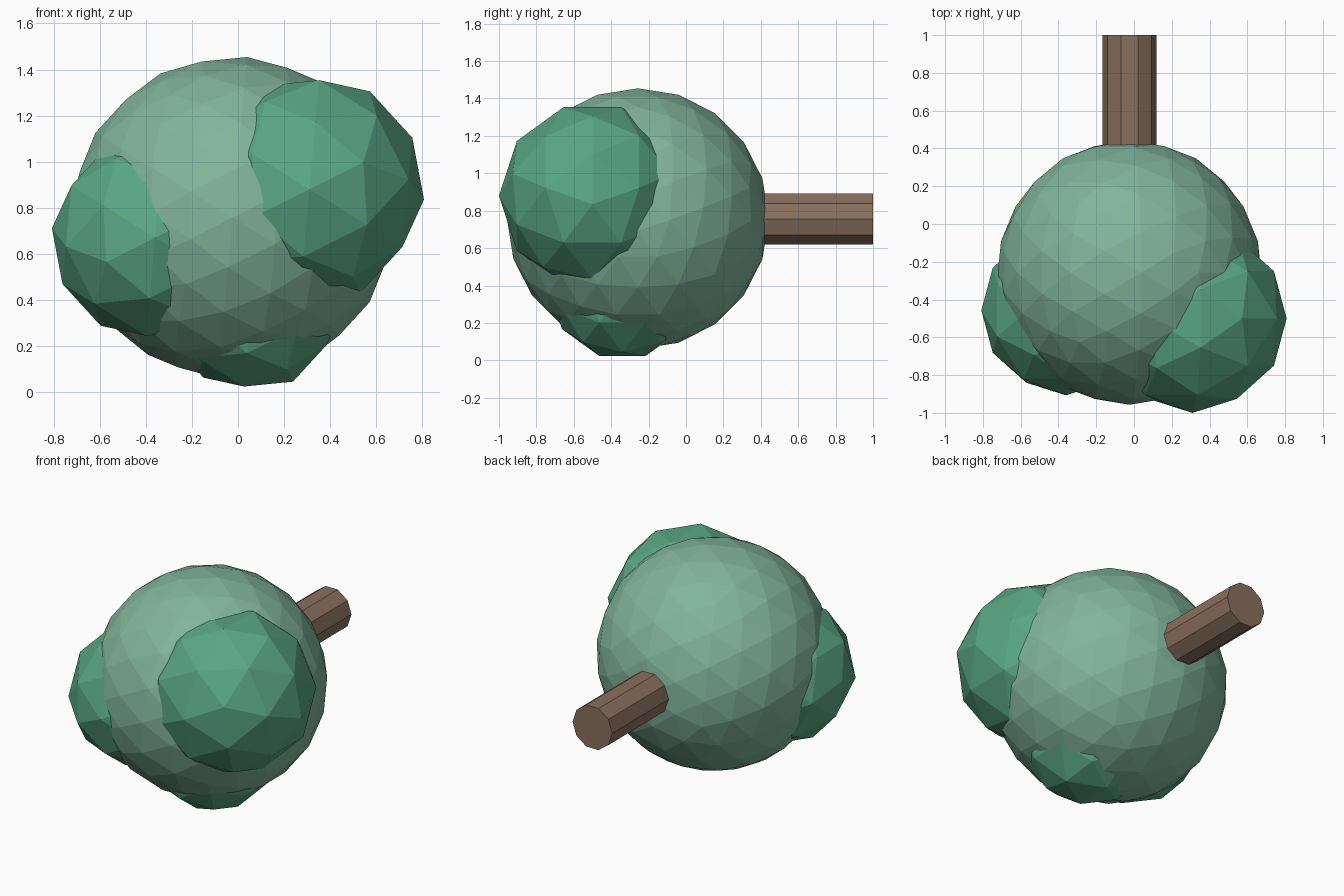
import bpy, bmesh, math
from mathutils import Matrix

if "Cube" in bpy.data.objects:
    bpy.data.objects.remove(bpy.data.objects["Cube"])


def material(name, color):
    mat = bpy.data.materials.new(name)
    mat.diffuse_color = (*color, 1)
    mat.use_nodes = True
    mat.node_tree.nodes["Principled BSDF"].inputs["Base Color"].default_value = mat.diffuse_color
    return mat


def add_object(name, bm, location, mat):
    bmesh.ops.recalc_face_normals(bm, faces=bm.faces)
    mesh = bpy.data.meshes.new(name)
    bm.to_mesh(mesh)
    bm.free()
    mesh.materials.append(mat)
    obj = bpy.data.objects.new(name, mesh)
    obj.location = location
    bpy.context.collection.objects.link(obj)
    return obj


# Tilt that puts an edge midpoint of the icosahedron on every main axis
TILT = Matrix.Rotation(math.atan(2 / (1 + math.sqrt(5))), 4, 'Y')


def foliage(name, location, radius, detail, mat):
    bm = bmesh.new()
    bmesh.ops.create_icosphere(bm, subdivisions=detail, radius=radius, matrix=TILT)
    add_object(name, bm, location, mat)


pale_green = material("pale_leaves", (0.22, 0.46, 0.33))
deep_green = material("deep_leaves", (0.10, 0.38, 0.23))
brown = material("bark", (0.25, 0.16, 0.11))

# Leafy crown: one large ball with three smaller clumps
foliage("main_crown", (-0.024, -0.257, 0.757), 0.70, 3, pale_green)
foliage("right_clump", (0.31, -0.50, 0.88), 0.50, 2, deep_green)
foliage("left_clump", (-0.36, -0.457, 0.67), 0.45, 2, deep_green)
foliage("lower_clump", (0.06, -0.34, 0.402), 0.40, 2, deep_green)

# Ten-sided trunk lying along y, its base end at y = 1
START, END = 0.25, 1.0
bm = bmesh.new()
bmesh.ops.create_cone(
    bm, cap_ends=True, segments=10, radius1=0.143, radius2=0.143, depth=END - START,
    matrix=Matrix.Rotation(math.pi / 2, 4, 'X') @ Matrix.Rotation(math.pi / 2, 4, 'Z'))
add_object("trunk", bm, (-0.024, (START + END) / 2, 0.755), brown)
